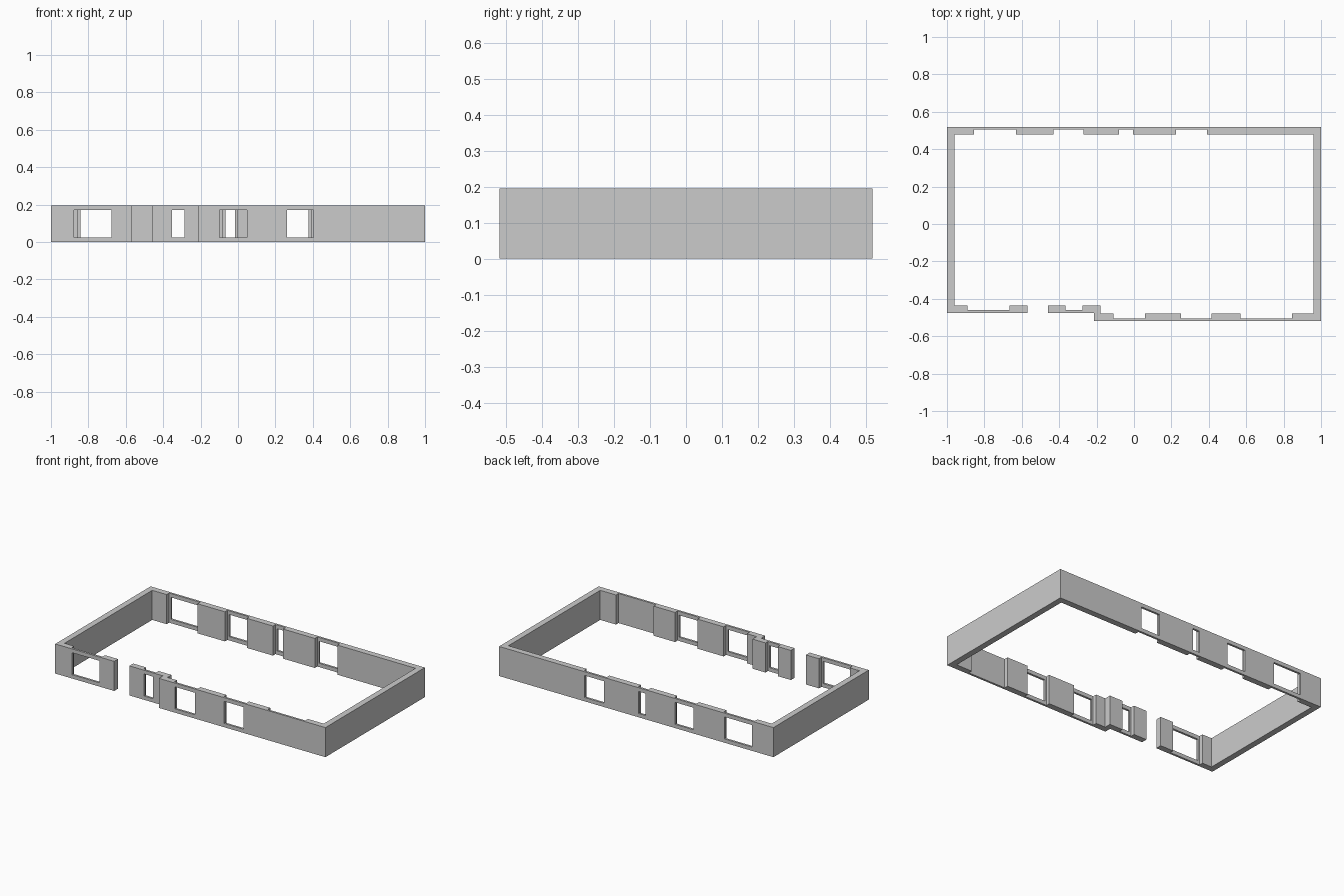
import bpy, bmesh

if "Cube" in bpy.data.objects:
    bpy.data.objects.remove(bpy.data.objects["Cube"])

H = 0.195            # wall height
T = 0.04             # wall thickness
THIN = 0.014         # panel thickness inside window recesses
Y = 0.518            # half depth
YP = -0.475          # outer face of the set-back entrance wall
SILL, HEAD = 0.025, 0.17

# recess spans (x0, x1) along each wall
back = [(-0.855, -0.63), (-0.43, -0.27), (-0.08, -0.005), (0.225, 0.39)]
front = [(-0.11, 0.06), (0.25, 0.415), (0.57, 0.845)]
porch_left, porch_right = [(-0.89, -0.665)], [(-0.365, -0.275)]


def recesses(spans, y_in, y_thin, flip=False):
    """Inner outline points stepping into every recess of a wall."""
    pts = []
    for a, b in spans:
        pts += [(a, y_in), (a, y_thin), (b, y_thin), (b, y_in)]
    return pts[::-1] if flip else pts


def mesh_object(name, bm):
    bmesh.ops.recalc_face_normals(bm, faces=bm.faces[:])
    me = bpy.data.meshes.new(name)
    bm.to_mesh(me)
    bm.free()
    ob = bpy.data.objects.new(name, me)
    bpy.context.collection.objects.link(ob)
    return ob


# floor plan: outer outline, then back along the inside to the door gap
plan = [(-0.57, YP), (-1, YP), (-1, Y), (1, Y), (1, -Y), (-0.215, -Y),
        (-0.215, YP), (-0.46, YP), (-0.46, YP + T)]
plan += recesses(porch_right, YP + T, YP + THIN)
plan += [(-0.18, YP + T), (-0.18, -Y + T)]
plan += recesses(front, -Y + T, -Y + THIN)
plan += [(1 - T, -Y + T), (1 - T, Y - T)]
plan += recesses(back, Y - T, Y - THIN, flip=True)
plan += [(-1 + T, Y - T), (-1 + T, YP + T)]
plan += recesses(porch_left, YP + T, YP + THIN)
plan += [(-0.57, YP + T)]

# walls
bm = bmesh.new()
base = bm.faces.new([bm.verts.new((x, y, 0)) for x, y in plan])
ext = bmesh.ops.extrude_face_region(bm, geom=[base], use_keep_orig=True)
top = [v for v in ext["geom"] if isinstance(v, bmesh.types.BMVert)]
bmesh.ops.translate(bm, verts=top, vec=(0, 0, H))
walls = mesh_object("house_walls", bm)

# window openings (the last front recess is a blank panel)
bm = bmesh.new()
for spans, y in ((back, Y), (front[:2], -Y), (porch_left + porch_right, YP)):
    for a, b in spans:
        m = 0.012
        res = bmesh.ops.create_cube(bm, size=1)
        bmesh.ops.scale(bm, verts=res["verts"], vec=(b - a - 2 * m, 0.06, HEAD - SILL))
        bmesh.ops.translate(bm, verts=res["verts"],
                            vec=((a + b) / 2, y, (SILL + HEAD) / 2))
cutter = mesh_object("window_cutter", bm)
cutter.hide_render = True

mod = walls.modifiers.new("windows", 'BOOLEAN')
mod.operation = 'DIFFERENCE'
mod.solver = 'EXACT'
mod.object = cutter
bpy.context.view_layer.objects.active = walls
bpy.ops.object.modifier_apply(modifier=mod.name)
bpy.data.objects.remove(cutter)
